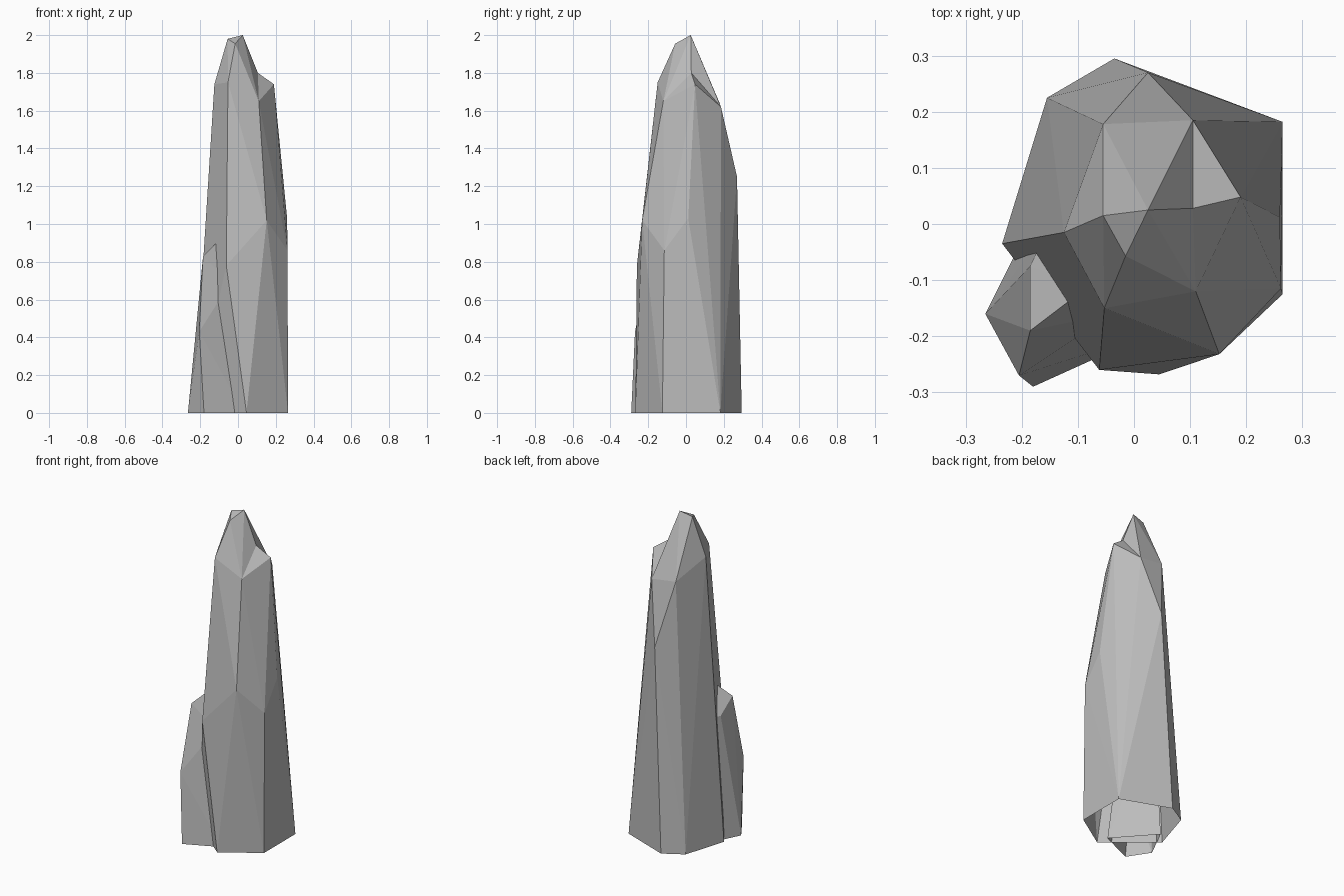
import bpy
import bmesh
from mathutils import Vector

cube = bpy.data.objects.get("Cube")
if cube:
    bpy.data.objects.remove(cube, do_unlink=True)

# Single stone colour
stone = bpy.data.materials.new("grey_stone")
stone.use_nodes = True
stone.diffuse_color = (0.5, 0.5, 0.5, 1)
stone.node_tree.nodes["Principled BSDF"].inputs["Base Color"].default_value = stone.diffuse_color


def faceted_rock(name, rings, notch=None):
    """Wrap corner rings in a faceted shell with an open underside.
    notch = (edge end, edge end, new corner) pulls the middle of one edge inward."""
    bm = bmesh.new()
    for ring in rings:
        for corner in ring:
            bm.verts.new(corner)
    hull = bmesh.ops.convex_hull(bm, input=bm.verts[:])
    loose = {g for g in hull["geom_interior"] + hull["geom_unused"]
             if isinstance(g, bmesh.types.BMVert)}
    bmesh.ops.delete(bm, geom=list(loose), context="VERTS")

    if notch:
        ends = [min(bm.verts, key=lambda v: (v.co - Vector(p)).length) for p in notch[:2]]
        edge = bm.edges.get(ends)
        if edge:
            cut = bmesh.ops.subdivide_edges(bm, edges=[edge], cuts=1)
            for g in cut["geom_inner"]:
                if isinstance(g, bmesh.types.BMVert):
                    g.co = Vector(notch[2])
            bmesh.ops.triangulate(bm, faces=[f for f in bm.faces if len(f.verts) > 3])

    # Open underside
    bmesh.ops.recalc_face_normals(bm, faces=bm.faces[:])
    floor = [f for f in bm.faces if all(v.co.z < 0.001 for v in f.verts)]
    bmesh.ops.delete(bm, geom=floor, context="FACES")

    mesh = bpy.data.meshes.new(name)
    bm.to_mesh(mesh)
    bm.free()
    mesh.materials.append(stone)
    rock = bpy.data.objects.new(name, mesh)
    bpy.context.collection.objects.link(rock)
    return rock


# Tall main spire: foot, waist, shoulder and tip corners
peak = (0.025, 0.025, 2.0)
shoulder_corner = (0.19, 0.048, 1.74)
foot = [(0.045, -0.268, 0), (0.265, -0.125, 0), (0.265, 0.182, 0),
        (-0.035, 0.295, 0), (-0.155, 0.225, 0), (-0.235, -0.035, 0)]
waist = [(-0.062, -0.26, 0.78), (0.152, -0.232, 1.02), (0.262, -0.115, 0.86),
         (0.26, 0.012, 1.03), (0.025, 0.27, 1.25)]
shoulder = [(-0.053, -0.15, 1.75), (0.11, -0.12, 1.65), shoulder_corner,
            (0.105, 0.185, 1.62), (-0.055, 0.178, 1.64), (-0.125, -0.015, 1.74)]
tip = [(-0.015, -0.057, 1.955), peak, (-0.055, 0.015, 1.98)]
faceted_rock("main_spire", [foot, waist, shoulder, tip],
             notch=(peak, shoulder_corner, (0.105, 0.028, 1.8)))

# Small side spire, its inner corners buried in the main one
side_foot = [(-0.265, -0.16, 0), (-0.18, -0.29, 0), (0.03, -0.195, 0), (-0.17, 0.03, 0)]
side_waist = [(-0.205, -0.27, 0.43), (-0.04, -0.16, 0.69)]
side_tip = [(-0.185, -0.19, 0.83), (-0.185, -0.075, 0.75),
            (-0.15, 0, 0.75), (-0.08, -0.11, 0.935)]
faceted_rock("side_spire", [side_foot, side_waist, side_tip])
